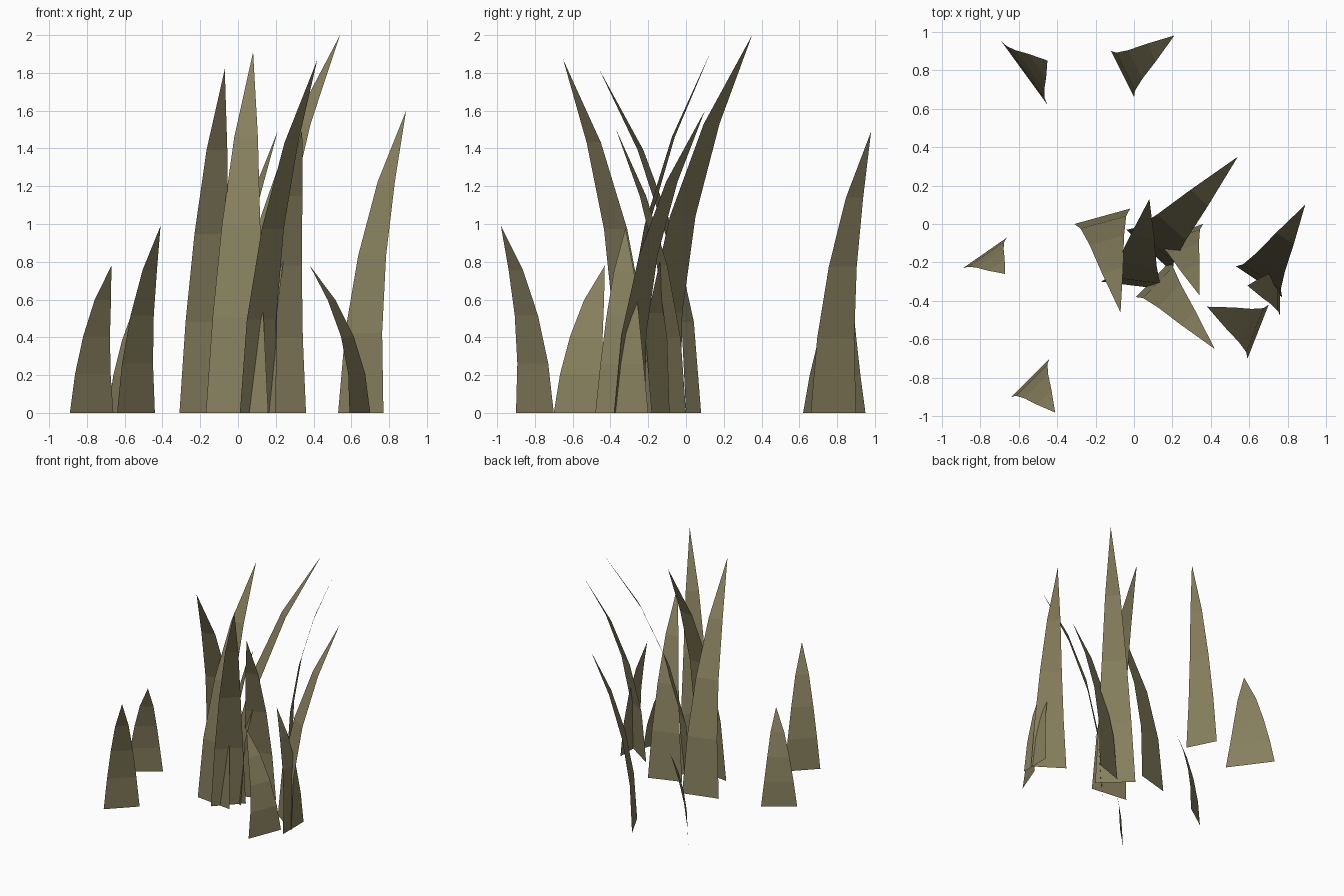
import bpy
import bmesh
from mathutils import Vector

SEGMENTS = 4

# Remove the default object
default_cube = bpy.data.objects.get("Cube")
if default_cube:
    bpy.data.objects.remove(default_cube, do_unlink=True)

# One dry olive colour for the whole clump
olive = bpy.data.materials.new("dry_olive_grass")
olive.use_nodes = True
olive.diffuse_color = (0.24, 0.212, 0.11, 1)
olive.node_tree.nodes["Principled BSDF"].inputs["Base Color"].default_value = olive.diffuse_color


def grass_blade(name, base_start, base_end, tip):
    """Thin strip that narrows and bends over from its base edge to its tip."""
    start, end = Vector((*base_start, 0)), Vector((*base_end, 0))
    tip = Vector(tip)
    middle = (start + end) / 2
    half_width = (end - start) / 2
    lean = tip - middle

    bm = bmesh.new()
    rows = []
    for step in range(SEGMENTS):
        t = step / SEGMENTS
        centre = middle + lean * t ** 2
        centre.z = tip.z * (t + 0.08 * t * (1 - t))
        offset = half_width * (1 - t) ** 0.7
        rows.append((bm.verts.new(centre - offset), bm.verts.new(centre + offset)))
    for (a, b), (d, c) in zip(rows, rows[1:]):
        bm.faces.new((a, b, c, d))
    bm.faces.new((*rows[-1], bm.verts.new(tip)))

    mesh = bpy.data.meshes.new(name)
    bm.to_mesh(mesh)
    bm.free()
    mesh.materials.append(olive)
    blade = bpy.data.objects.new(name, mesh)
    bpy.context.collection.objects.link(blade)


# Central clump of long blades
grass_blade("tallest_centre_blade", (-0.04, -0.03), (0.2, -0.25), (0.54, 0.35, 2))
grass_blade("broad_centre_blade", (-0.17, -0.3), (0.16, -0.34), (0.08, 0.13, 1.91))
grass_blade("forward_centre_blade", (0.01, -0.38), (0.2, -0.18), (0.42, -0.65, 1.87))
grass_blade("right_centre_blade", (-0.31, 0), (-0.02, 0.08), (-0.07, -0.46, 1.82))
grass_blade("left_centre_blade", (0.1, -0.09), (0.36, 0), (0.34, -0.37, 1.5))

# Left group
grass_blade("tall_left_blade", (0.53, -0.22), (0.77, -0.38), (0.89, 0.1, 1.6))
grass_blade("middle_left_blade", (0.76, -0.48), (0.76, -0.2), (0.59, -0.32, 0.98))
grass_blade("short_left_blade", (0.7, -0.42), (0.59, -0.7), (0.38, -0.43, 0.78))

# Scattered outer blades
grass_blade("tall_back_blade", (-0.12, 0.9), (0, 0.66), (0.21, 0.98, 1.49))
grass_blade("short_back_blade", (-0.69, 0.95), (-0.45, 0.62), (-0.45, 0.85, 0.74))
grass_blade("front_right_blade", (-0.64, -0.9), (-0.44, -0.7), (-0.41, -0.98, 0.99))
grass_blade("short_right_blade", (-0.89, -0.23), (-0.66, -0.07), (-0.67, -0.26, 0.78))
